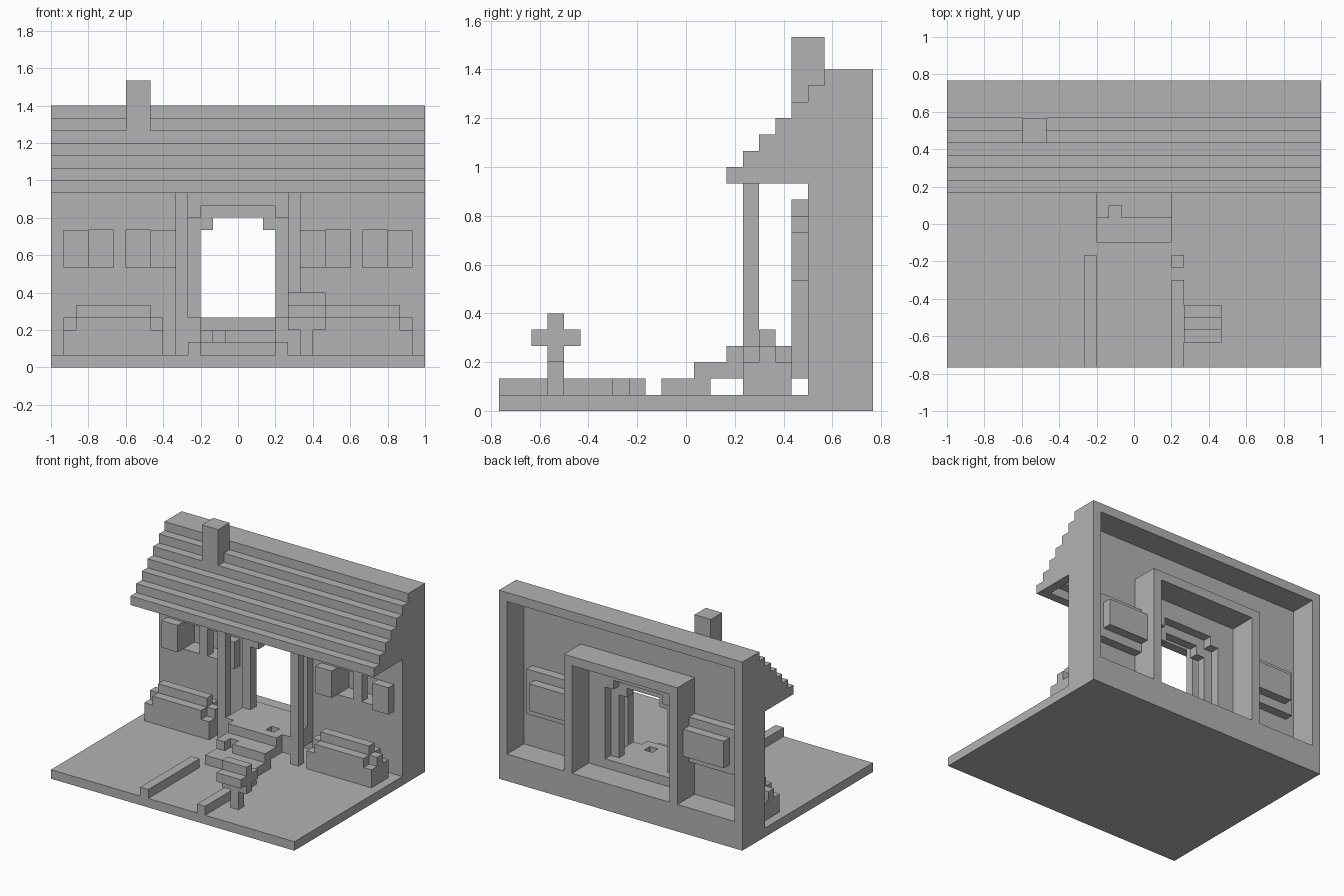
import bpy
import bmesh
from mathutils import Vector

cube = bpy.data.objects.get("Cube")
if cube:
    bpy.data.objects.remove(cube, do_unlink=True)

U = 2 / 30                 # one block
WIDE, DEEP = 30, 23        # footprint in blocks

stone = bpy.data.materials.new("plain_grey")
stone.use_nodes = True
grey = (0.45, 0.45, 0.45, 1)
stone.diffuse_color = grey
stone.node_tree.nodes["Principled BSDF"].inputs["Base Color"].default_value = grey


def cells(box):
    """All block positions in a box given as x, y, z ranges."""
    x0, x1, y0, y1, z0, z1 = box
    return {(x, y, z) for x in range(x0, x1) for y in range(y0, y1) for z in range(z0, z1)}


def mirror(box):
    return (WIDE - box[1], WIDE - box[0], *box[2:])


def both(*boxes):
    return list(boxes) + [mirror(b) for b in boxes]


def part(name, add, cut=()):
    """Build the outer skin of a union of boxes, less the cut boxes."""
    solid = set().union(*map(cells, add))
    solid = solid.difference(*map(cells, cut))
    bm = bmesh.new()
    corners = {}

    def corner(p):
        if p not in corners:
            corners[p] = bm.verts.new(((p[0] - WIDE / 2) * U, (p[1] - DEEP / 2) * U, p[2] * U))
        return corners[p]

    for c in solid:
        for axis in range(3):
            a, b = (axis + 1) % 3, (axis + 2) % 3
            for side in (0, 1):
                near = list(c)
                near[axis] += 2 * side - 1
                if tuple(near) in solid:
                    continue
                loop = []
                for da, db in ((0, 0), (1, 0), (1, 1), (0, 1)):
                    p = list(c)
                    p[axis] += side
                    p[a] += da
                    p[b] += db
                    loop.append(corner(tuple(p)))
                bm.faces.new(loop if side else loop[::-1])
    bmesh.ops.dissolve_limit(bm, angle_limit=0.01, verts=bm.verts, edges=bm.edges)
    mesh = bpy.data.meshes.new(name)
    bm.to_mesh(mesh)
    bm.free()
    mesh.materials.append(stone)
    obj = bpy.data.objects.new(name, mesh)
    bpy.context.collection.objects.link(obj)
    return obj


# Ground slab
part("ground", [(0, 30, 0, 23, 0, 1)])

# Front wall with doorway and paired window panes, plus the open back frame
part("house_walls",
     [(0, 30, 19, 20, 1, 20), (0, 30, 20, 23, 1, 3), (0, 30, 20, 23, 20, 21)]
     + both((0, 1, 20, 23, 3, 20)),
     [(11, 19, 19, 20, 4, 12), (12, 18, 19, 20, 12, 13)]
     + both((3, 5, 19, 20, 8, 11), (6, 8, 19, 20, 8, 11)))

# Room shell behind the doorway
part("room_shell", [(8, 22, 20, 23, 3, 16)], [(9, 21, 20, 23, 3, 15)])

# Stepped boxes behind the windows, hollow towards the front
for name, flip in (("right_window_back", False), ("left_window_back", True)):
    shape = [(2, 8, 20, 21, 7, 12), (3, 8, 21, 22, 8, 11)]
    hollow = [(3, 8, 20, 21, 8, 11)]
    if flip:
        shape, hollow = map(mirror, shape), map(mirror, hollow)
    part(name, shape, hollow)

# Window shutters
part("shutters", both((1, 3, 18, 19, 8, 11), (8, 10, 18, 19, 8, 11)))

# Stepped roof courses, and solid gable ends below them
for k in range(5):
    part("roof_course", [(0, 30, 14 + k, 15 + k, 14 + k, 15 + k)])
part("gable_ends", [b for k in range(1, 5)
                    for b in both((0, 1, 14 + k, 15 + k, 14, 14 + k))])

# Chimney
part("chimney", [(6, 8, 18, 20, 19, 23)], [(6, 8, 19, 20, 19, 20)])

# Door surround with clipped corners
part("door_frame",
     [(12, 18, 18, 19, 12, 13)] + both((11, 12, 18, 19, 4, 12), (12, 13, 18, 19, 11, 12)))

# Porch posts
part("porch_posts", both((10, 11, 15, 16, 1, 15)))

# Porch floor and steps, each with a missing block
part("porch_floor", [(12, 18, 14, 15, 3, 4), (11, 19, 15, 19, 2, 4)], [(16, 17, 15, 16, 3, 4)])
part("upper_step", [(12, 18, 12, 15, 2, 3)], [(13, 14, 12, 13, 2, 3)])
part("lower_step", [(12, 18, 10, 13, 1, 2)])

# Bushes
bush = [(1, 9, 15, 18, 1, 3), (2, 8, 15, 18, 3, 4), (1, 9, 16, 17, 3, 4), (2, 8, 16, 17, 4, 5)]
part("right_bush", bush)
part("left_bush", map(mirror, bush))

# Path edging
part("right_path_edge", [(11, 12, 0, 9, 1, 2)])
part("left_path_edge", [(18, 19, 0, 7, 1, 2), (18, 19, 8, 9, 1, 2)])

# Letterbox with a cross-shaped section on a post
part("letterbox", [(19, 22, 3, 4, 3, 6), (19, 22, 2, 5, 4, 5)])
part("letterbox_post", [(20, 21, 3, 4, 1, 3)])
